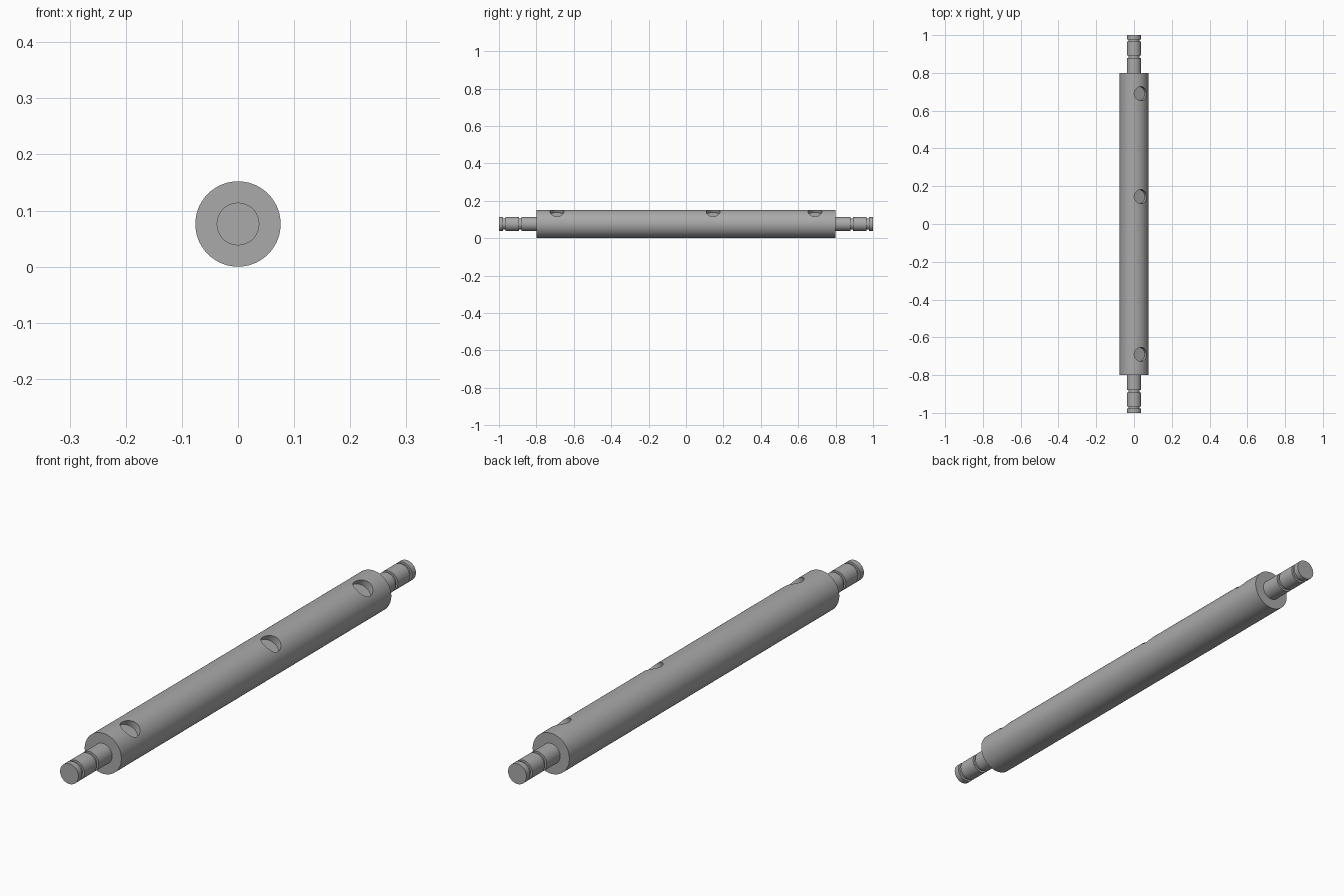
import bpy
import bmesh
from math import pi, radians, sin, cos
from mathutils import Matrix, Vector

if "Cube" in bpy.data.objects:
    bpy.data.objects.remove(bpy.data.objects["Cube"], do_unlink=True)

R, r, groove_r = 0.076, 0.038, 0.03
hole_r, hole_floor, hole_angle = 0.037, 0.05, radians(60)
SEGMENTS = 96

steel = bpy.data.materials.new("grey steel")
steel.use_nodes = True
steel.diffuse_color = (0.4, 0.4, 0.4, 1)
steel.node_tree.nodes["Principled BSDF"].inputs["Base Color"].default_value = (0.4, 0.4, 0.4, 1)


def add_object(name, bm):
    mesh = bpy.data.meshes.new(name)
    bmesh.ops.recalc_face_normals(bm, faces=bm.faces)
    bm.to_mesh(mesh)
    bm.free()
    obj = bpy.data.objects.new(name, mesh)
    bpy.context.collection.objects.link(obj)
    mesh.materials.append(steel)
    return obj


# Stepped shaft: half profile mirrored along y, then spun about its axis
half = [(R, 0.8), (r, 0.8), (r, 0.88), (groove_r, 0.88), (groove_r, 0.893),
        (r, 0.893), (r, 0.965), (groove_r, 0.965), (groove_r, 0.978),
        (r, 0.978), (r, 1.0), (0, 1.0)]
profile = [(x, -y) for x, y in reversed(half)] + half
bm = bmesh.new()
verts = [bm.verts.new((x, y, R)) for x, y in profile]
edges = [bm.edges.new(pair) for pair in zip(verts, verts[1:])]
bmesh.ops.spin(bm, geom=verts + edges, cent=(0, 0, R), axis=(0, 1, 0),
               angle=2 * pi, steps=SEGMENTS)
bmesh.ops.remove_doubles(bm, verts=bm.verts, dist=1e-5)
shaft = add_object("shaft", bm)

# Flat-bottomed round pockets, bored along a tilted direction
bm = bmesh.new()
direction = Vector((cos(hole_angle), 0, sin(hole_angle)))
tilt = Matrix.Rotation(pi / 2 - hole_angle, 4, "Y")
depth = 0.1
for y in (-0.69, 0.145, 0.69):
    centre = Vector((0, y, R)) + direction * (hole_floor + depth / 2)
    bmesh.ops.create_cone(bm, cap_ends=True, segments=64, radius1=hole_r,
                          radius2=hole_r, depth=depth,
                          matrix=Matrix.Translation(centre) @ tilt)
cutter = add_object("pocket_cutter", bm)
cutter.hide_render = True

# Cut the pockets and bake the result
cut = shaft.modifiers.new("pockets", "BOOLEAN")
cut.operation = "DIFFERENCE"
cut.solver = "EXACT"
cut.object = cutter
bpy.ops.object.select_all(action="DESELECT")
shaft.select_set(True)
bpy.context.view_layer.objects.active = shaft
bpy.ops.object.modifier_apply(modifier=cut.name)
bpy.data.objects.remove(cutter, do_unlink=True)
bpy.ops.object.shade_smooth_by_angle(angle=radians(30))
